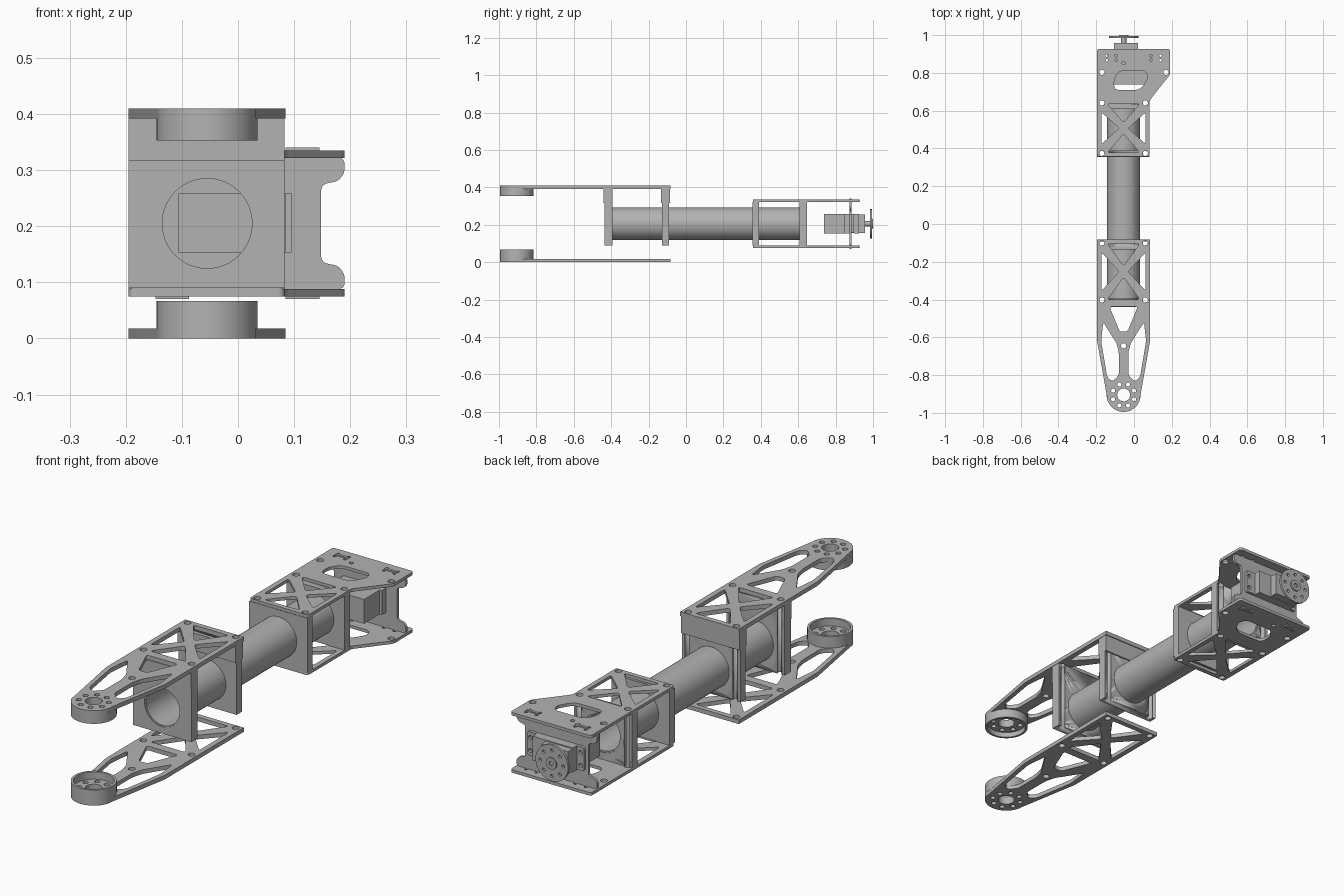
import bpy, bmesh, math
from mathutils import Vector, Matrix

if "Cube" in bpy.data.objects:
    bpy.data.objects.remove(bpy.data.objects["Cube"], do_unlink=True)

CX, CZ = -0.055, 0.205          # tube axis
LEFT, RIGHT = -0.195, 0.083     # sides of the narrow plates

grey = bpy.data.materials.new("plain grey")
grey.use_nodes = True
grey.diffuse_color = (0.45, 0.45, 0.45, 1)
grey.node_tree.nodes["Principled BSDF"].inputs["Base Color"].default_value = grey.diffuse_color


def finish(name, mesh):
    mesh.materials.clear()
    mesh.materials.append(grey)
    ob = bpy.data.objects.new(name, mesh)
    bpy.context.collection.objects.link(ob)
    bpy.ops.object.select_all(action='DESELECT')
    ob.select_set(True)
    bpy.context.view_layer.objects.active = ob
    bpy.ops.object.shade_smooth_by_angle(angle=math.radians(35))
    return ob


def circle(x, y, r, n=24):
    return [(x + r * math.cos(i * math.tau / n), y + r * math.sin(i * math.tau / n)) for i in range(n)]


def rounded(points, r, steps=5):
    """Polygon with each corner replaced by a small curve."""
    out = []
    for i, p in enumerate(points):
        p, a, b = Vector(p), Vector(points[i - 1]), Vector(points[(i + 1) % len(points)])
        d = min(r, (a - p).length * 0.45, (b - p).length * 0.45)
        s, e = p + (a - p).normalized() * d, p + (b - p).normalized() * d
        for k in range(steps + 1):
            t = k / steps
            out.append(tuple(s * (1 - t) ** 2 + p * 2 * t * (1 - t) + e * t * t))
    return out


def plate(name, loops, low, high, upright=False):
    """Flat plate with holes; upright plates lie in xz and span low..high in y."""
    cu = bpy.data.curves.new(name, 'CURVE')
    cu.dimensions, cu.fill_mode, cu.extrude = '2D', 'BOTH', (high - low) / 2
    for loop in loops:
        sp = cu.splines.new('POLY')
        sp.points.add(len(loop) - 1)
        for pt, (x, y) in zip(sp.points, loop):
            pt.co = (x, y, 0, 1)
        sp.use_cyclic_u = True
    tmp = bpy.data.objects.new(name + "_curve", cu)
    bpy.context.collection.objects.link(tmp)
    dg = bpy.context.evaluated_depsgraph_get()
    mesh = bpy.data.meshes.new_from_object(tmp.evaluated_get(dg))
    bpy.data.objects.remove(tmp, do_unlink=True)
    mid = (low + high) / 2
    if upright:
        mesh.transform(Matrix.Translation((0, mid, 0)) @ Matrix.Rotation(math.pi / 2, 4, 'X'))
    else:
        mesh.transform(Matrix.Translation((0, 0, mid)))
    bm = bmesh.new()
    bm.from_mesh(mesh)
    bmesh.ops.remove_doubles(bm, verts=bm.verts, dist=1e-5)
    bmesh.ops.recalc_face_normals(bm, faces=bm.faces)
    bm.to_mesh(mesh)
    bm.free()
    return finish(name, mesh)


def box(name, x0, x1, y0, y1, z0, z1):
    return plate(name, [[(x0, y0), (x1, y0), (x1, y1), (x0, y1)]], z0, z1)


def truss(cy, h):
    """Four triangular openings that leave an X brace, plus corner bolt holes."""
    w, v = 0.117, h - 0.045
    loops = []
    for s in (-1, 1):
        loops.append(rounded([(CX + s * w, cy - v), (CX + s * w, cy + v), (CX + s * 0.024, cy)], 0.014))
        loops.append(rounded([(CX - 0.085, cy + s * h), (CX + 0.085, cy + s * h), (CX, cy + s * 0.03)], 0.014))
        loops += [circle(CX + s * 0.115, cy + t * (h + 0.004), 0.014, 16) for t in (-1, 1)]
    return loops


def mirror(points):
    return [(2 * CX - x, y) for x, y in points]


# Fork plates, tapering to a round bearing end
HUB_Y = -0.905
taper = [(LEFT, -0.082), (LEFT, -0.62), (CX - 0.088, HUB_Y - 0.01)]
nose = [(CX + 0.09 * math.cos(a), HUB_Y + 0.09 * math.sin(a))
        for a in [math.pi * (1 + k / 24) for k in range(2, 23)]]
fork_outline = taper + nose + mirror(taper)[::-1]
window = [(-0.163, -0.52), (-0.092, -0.632), (-0.08, -0.68), (-0.08, -0.8),
          (-0.115, -0.835), (-0.142, -0.81), (-0.174, -0.62)]
hub_holes = [circle(CX, HUB_Y, 0.034, 32)]
for i in range(8):
    a = (i + 0.5) * math.tau / 8
    hub_holes.append(circle(CX + 0.06 * math.cos(a), HUB_Y + 0.06 * math.sin(a), 0.011, 16))
fork_loops = [fork_outline] + truss(-0.252, 0.147) + hub_holes + [
    rounded(window, 0.015), rounded(mirror(window), 0.015),
    rounded([(-0.13, -0.437), (0.02, -0.437), (-0.035, -0.57), (-0.075, -0.57)], 0.015),
    circle(CX, -0.645, 0.014, 16)]
plate("lower_fork_plate", fork_loops, 0, 0.018)
plate("upper_fork_plate", fork_loops, 0.392, 0.41)

# Bearing cups on the inner sides of the fork
ring = [circle(CX, HUB_Y, 0.09, 48), circle(CX, HUB_Y, 0.08, 48)]
disc = [circle(CX, HUB_Y, 0.081, 48)] + hub_holes
plate("lower_bearing_rim", ring, 0.018, 0.067)
plate("lower_bearing_floor", disc, 0.018, 0.035)
plate("upper_bearing_rim", ring, 0.353, 0.392)
plate("upper_bearing_floor", disc, 0.375, 0.392)

# Hollow tube
plate("tube", [circle(CX, CZ, 0.087, 64), circle(CX, CZ, 0.08, 64)], -0.434, 0.643, upright=True)


def bulkhead(name, y0, y1, z0, z1, bolt_y):
    """Block clamped round the tube, drilled for the corner bolts."""
    outline = [(LEFT, z0), (RIGHT, z0), (RIGHT, z1), (LEFT, z1)]
    ob = plate(name, [outline, circle(CX, CZ, 0.0865, 64)], y0, y1, upright=True)
    for s in (-1, 1):
        drill = plate(name + "_drill", [circle(CX + s * 0.115, bolt_y, 0.0135, 16)], z0 - 0.05, z1 + 0.05)
        mod = ob.modifiers.new("bolt", 'BOOLEAN')
        mod.operation, mod.object, mod.solver = 'DIFFERENCE', drill, 'EXACT'
        bpy.ops.object.select_all(action='DESELECT')
        bpy.context.view_layer.objects.active = ob
        ob.select_set(True)
        bpy.ops.object.modifier_apply(modifier=mod.name)
        bpy.data.objects.remove(drill, do_unlink=True)


bulkhead("fork_front_bulkhead", -0.436, -0.394, 0.09, 0.392, -0.403)
bulkhead("fork_rear_bulkhead", -0.128, -0.092, 0.09, 0.392, -0.101)
bulkhead("cage_front_bulkhead", 0.355, 0.39, 0.088, 0.322, 0.374)
bulkhead("cage_rear_bulkhead", 0.608, 0.646, 0.088, 0.322, 0.64)

# Thicker upper lips on the fork bulkheads
box("front_bulkhead_lip", LEFT, RIGHT, -0.44, -0.436, 0.317, 0.392)
for y in (-0.134, -0.092):
    box("rear_bulkhead_lip", LEFT, RIGHT, y, y + 0.006, 0.317, 0.392)

# Cage plates, flared to one side at the motor end
cage_outline = [(LEFT, 0.357), (RIGHT, 0.357), (RIGHT, 0.655), (0.19, 0.79), (0.19, 0.927), (LEFT, 0.927)]
cage_loops = [rounded(cage_outline, 0.012)] + truss(0.507, 0.129) + [
    rounded([(-0.105, 0.71), (0.035, 0.71), (0.075, 0.775), (0.06, 0.812), (-0.075, 0.812), (-0.105, 0.77)], 0.03),
    circle(-0.17, 0.803, 0.014, 16), circle(0.17, 0.803, 0.014, 16), circle(CX, 0.852, 0.009, 12)]
for x in (-0.145, -0.095, 0.09, 0.14):
    cage_loops += [circle(x, y, 0.007, 10) for y in (0.867, 0.891)]
plate("lower_cage_plate", cage_loops, 0.075, 0.088)
plate("upper_cage_plate", cage_loops, 0.322, 0.335)

# Motor mount with notched sides, and its tabs through the cage plates
half = [(0.115, 0.088), (0.19, 0.088), (0.19, 0.115), (0.178, 0.13), (0.148, 0.135),
        (0.148, 0.275), (0.178, 0.28), (0.19, 0.295), (0.19, 0.322), (0.115, 0.322)]
mount = rounded(half + [(-0.005 - x, z) for x, z in half[::-1]], 0.014)
plate("motor_mount", [mount, circle(0.118, CZ, 0.009, 16), circle(-0.125, CZ, 0.009, 16)],
      0.873, 0.885, upright=True)
for x in (-0.147, 0.085):
    box("mount_tab", x, x + 0.06, 0.873, 0.885, 0.07, 0.34)

# Motor body, ears and gear head
box("motor_body", -0.107, 0.085, 0.738, 0.873, 0.153, 0.258)
box("motor_rim", -0.107, 0.095, 0.845, 0.873, 0.153, 0.258)
ears = rounded([(-0.14, 0.155), (0.13, 0.155), (0.13, 0.257), (-0.14, 0.257)], 0.01)
plate("motor_ears", [ears] + [circle(x, CZ + s * 0.028, 0.009, 12) for x in (-0.125, 0.115) for s in (-1, 1)],
      0.885, 0.897, upright=True)
box("gear_case", -0.107, 0.085, 0.897, 0.925, 0.153, 0.258)
box("gear_head", -0.107, 0.02, 0.925, 0.958, 0.157, 0.254)

# Output shaft and horn disc
plate("output_shaft", [circle(CX, CZ, 0.014, 24)], 0.958, 0.986, upright=True)
horn = [circle(CX, CZ, 0.078, 48)]
for i in range(8):
    a = i * math.tau / 8
    horn.append(circle(CX + 0.055 * math.cos(a), CZ + 0.055 * math.sin(a), 0.007, 12))
plate("horn_disc", horn, 0.984, 0.994, upright=True)
plate("horn_hub", [circle(CX, CZ, 0.025, 24), circle(CX, CZ, 0.01, 16)], 0.994, 1.0, upright=True)
